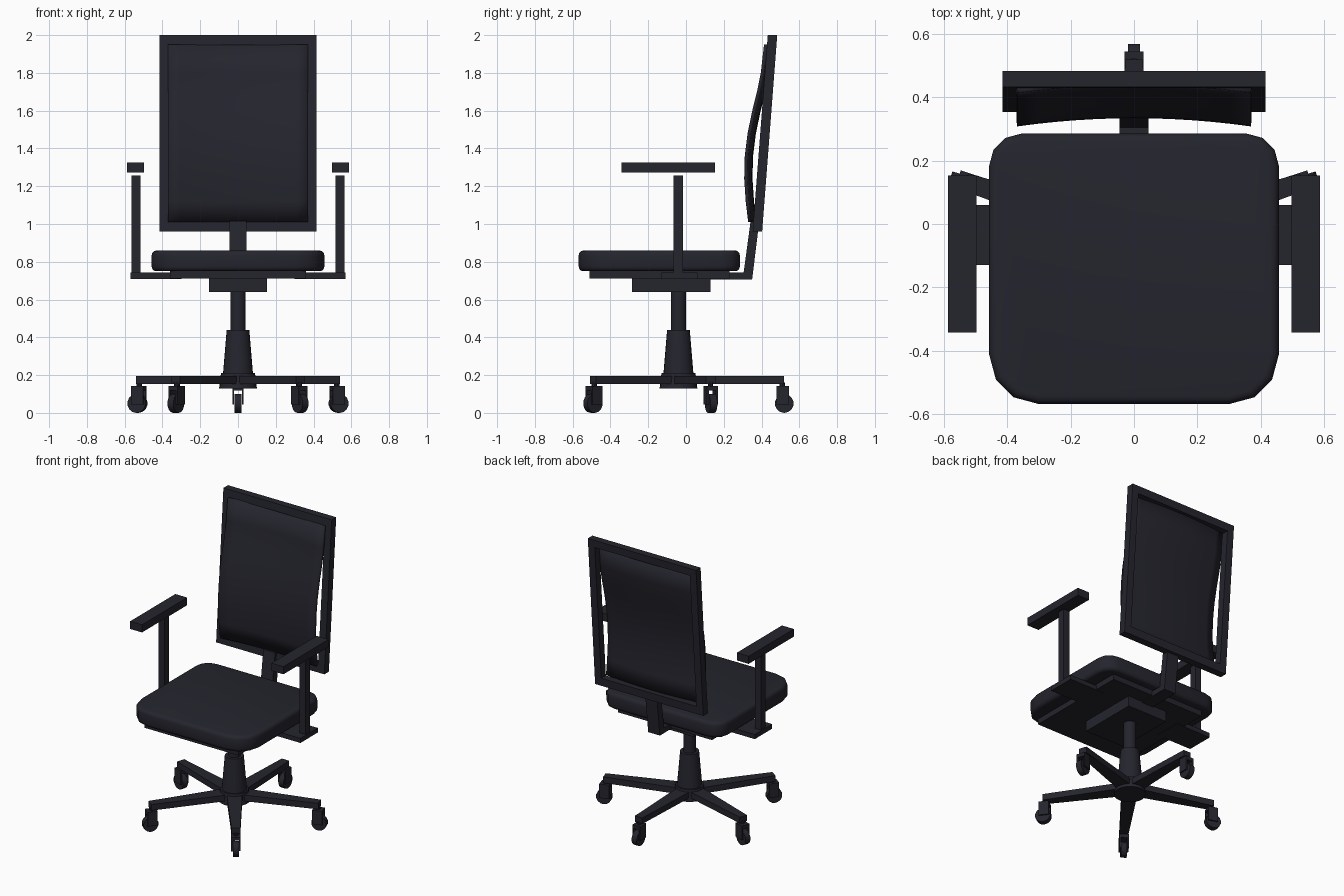
import bpy, bmesh, math
from mathutils import Matrix, Vector

cube = bpy.data.objects.get("Cube")
if cube:
    bpy.data.objects.remove(cube, do_unlink=True)

dark = bpy.data.materials.new("charcoal navy")
dark.use_nodes = True
COLOUR = (0.018, 0.018, 0.027, 1)
dark.diffuse_color = COLOUR
bsdf = dark.node_tree.nodes["Principled BSDF"]
bsdf.inputs["Base Color"].default_value = COLOUR
bsdf.inputs["Roughness"].default_value = 0.7

CY = -0.04  # column axis in y


def finish(name, bm, matrix=None, smooth=False):
    bmesh.ops.recalc_face_normals(bm, faces=bm.faces)
    if matrix is not None:
        bm.transform(matrix)
    me = bpy.data.meshes.new(name)
    bm.to_mesh(me)
    bm.free()
    me.materials.append(dark)
    ob = bpy.data.objects.new(name, me)
    bpy.context.collection.objects.link(ob)
    if smooth:
        bpy.ops.object.select_all(action='DESELECT')
        ob.select_set(True)
        bpy.context.view_layer.objects.active = ob
        bpy.ops.object.shade_smooth_by_angle(angle=math.radians(35))
    return ob


def box(name, x, y, z, matrix=None):
    """Box from (min, max) pairs."""
    bm = bmesh.new()
    bmesh.ops.create_cube(bm, size=1)
    for v in bm.verts:
        v.co = [lo + (c + 0.5) * (hi - lo) for c, (lo, hi) in zip(v.co, (x, y, z))]
    return finish(name, bm, matrix)


def prism(name, outline, depth, matrix=None, bevel=0):
    """Extrude an xy outline along z, optionally rounding the rims."""
    bm = bmesh.new()
    base = bm.faces.new([bm.verts.new((x, y, 0)) for x, y in outline])
    new = bmesh.ops.extrude_face_region(bm, geom=[base])["geom"]
    bmesh.ops.translate(bm, vec=(0, 0, depth),
                        verts=[g for g in new if isinstance(g, bmesh.types.BMVert)])
    if bevel:
        rims = [e for e in bm.edges if abs(e.verts[0].co.z - e.verts[1].co.z) < 1e-6]
        bmesh.ops.bevel(bm, geom=rims, offset=bevel, segments=3, profile=0.5, affect='EDGES')
    return finish(name, bm, matrix, smooth=bevel > 0)


def cone(name, r1, r2, z1, z2, sides=24, matrix=None):
    bm = bmesh.new()
    bmesh.ops.create_cone(bm, cap_ends=True, segments=sides, radius1=r1, radius2=r2, depth=z2 - z1)
    bmesh.ops.translate(bm, verts=bm.verts, vec=(0, 0, (z1 + z2) / 2))
    return finish(name, bm, matrix, smooth=True)


# Central column
axis = Matrix.Translation((0, CY, 0))
cone("base_hub", 0.1, 0.09, 0.13, 0.21, matrix=axis)
cone("column_sleeve", 0.08, 0.06, 0.2, 0.44, matrix=axis)
cone("gas_lift", 0.04, 0.04, 0.43, 0.66, matrix=axis)

# Five legs with casters
for i in range(5):
    spin = axis @ Matrix.Rotation(math.radians(90 + 72 * i), 4, 'Z')
    leg = [(0.04, -0.05), (0.56, -0.028), (0.56, 0.028), (0.04, 0.05)]
    prism(f"base_leg_{i + 1}", leg, 0.042, spin @ Matrix.Translation((0, 0, 0.152)))
    cone(f"caster_stem_{i + 1}", 0.015, 0.015, 0.13, 0.16, 10, spin @ Matrix.Translation((0.55, 0, 0)))
    box(f"caster_cap_{i + 1}", (0.52, 0.585), (-0.03, 0.03), (0.118, 0.142), spin)
    for s, side in ((-1, "right"), (1, "left")):
        box(f"caster_fork_{side}_{i + 1}", (0.52, 0.585),
            sorted((s * 0.02, s * 0.03)), (0.045, 0.125), spin)
    roll = Matrix.Translation((0.56, 0, 0.05)) @ Matrix.Rotation(math.pi / 2, 4, 'X')
    cone(f"caster_wheel_{i + 1}", 0.05, 0.05, -0.019, 0.019, 14, spin @ roll)

# Mechanism and plate under the seat
box("tilt_mechanism", (-0.153, 0.153), (-0.285, 0.13), (0.64, 0.715))
box("seat_plate", (-0.36, 0.36), (-0.51, 0.23), (0.712, 0.755))

# Seat cushion with rounded corners, larger at the front
outline = []
for sx, sy, r, start in ((1, 1, 0.1, 0), (-1, 1, 0.1, 90), (-1, -1, 0.155, 180), (1, -1, 0.155, 270)):
    cx = sx * (0.457 - r)
    cy = 0.285 - r if sy > 0 else -0.568 + r
    for k in range(4):
        a = math.radians(start + 30 * k)
        outline.append((cx + r * math.cos(a), cy + r * math.sin(a)))
prism("seat_cushion", outline, 0.11, Matrix.Translation((0, 0, 0.75)), bevel=0.025)

# Armrests
for s, side in ((1, "left"), (-1, "right")):
    box(f"{side}_arm_bracket", sorted((s * 0.3, s * 0.57)), (-0.13, 0.06), (0.71, 0.742))
    box(f"{side}_arm_post", sorted((s * 0.517, s * 0.563)), (-0.065, -0.016), (0.712, 1.256))
    box(f"{side}_arm_pad", sorted((s * 0.497, s * 0.588)), (-0.342, 0.153), (1.272, 1.325))

# Back support: bent bar, drawn in the yz plane and extruded across x
to_side = Matrix(((0, 0, 1, -0.045), (1, 0, 0, 0), (0, 1, 0, 0), (0, 0, 0, 1)))
bar = [(0.1, 0.705), (0.35, 0.705), (0.388, 1.015), (0.342, 1.015), (0.305, 0.742), (0.1, 0.742)]
prism("back_support", bar, 0.09, to_side)

# Leaning back frame
LOW, HIGH = 0.96, 2.0
lean = Matrix.Identity(4)
lean[1][2] = 0.08 / (HIGH - LOW)
lean[1][3] = 0.378 - LOW * lean[1][2]
depth = (-0.025, 0.025)
for s, side in ((1, "left"), (-1, "right")):
    box(f"back_frame_{side}", sorted((s * 0.365, s * 0.415)), depth, (LOW, HIGH), lean)
box("back_frame_top", (-0.37, 0.37), depth, (HIGH - 0.052, HIGH), lean)
box("back_frame_bottom", (-0.37, 0.37), depth, (LOW, LOW + 0.055), lean)

# Curved back panel: edges come forward, lumbar bulges toward the sitter
PROFILE = [(1.012, 0.338), (1.12, 0.325), (1.24, 0.317), (1.36, 0.32), (1.48, 0.335),
           (1.6, 0.36), (1.7, 0.385), (1.8, 0.405), (1.95, 0.422)]
COLS = 12
bm = bmesh.new()
grid = []
for z, y in PROFILE:
    row = []
    for c in range(COLS + 1):
        u = 2 * c / COLS - 1
        row.append(bm.verts.new((0.37 * u, y + 0.026 * (1 - u * u), z)))
    grid.append(row)
for low, high in zip(grid, grid[1:]):
    for c in range(COLS):
        bm.faces.new((low[c], low[c + 1], high[c + 1], high[c]))
panel = finish("back_panel", bm, smooth=True)
solid = panel.modifiers.new("thickness", 'SOLIDIFY')
solid.thickness = 0.018
solid.offset = 0
